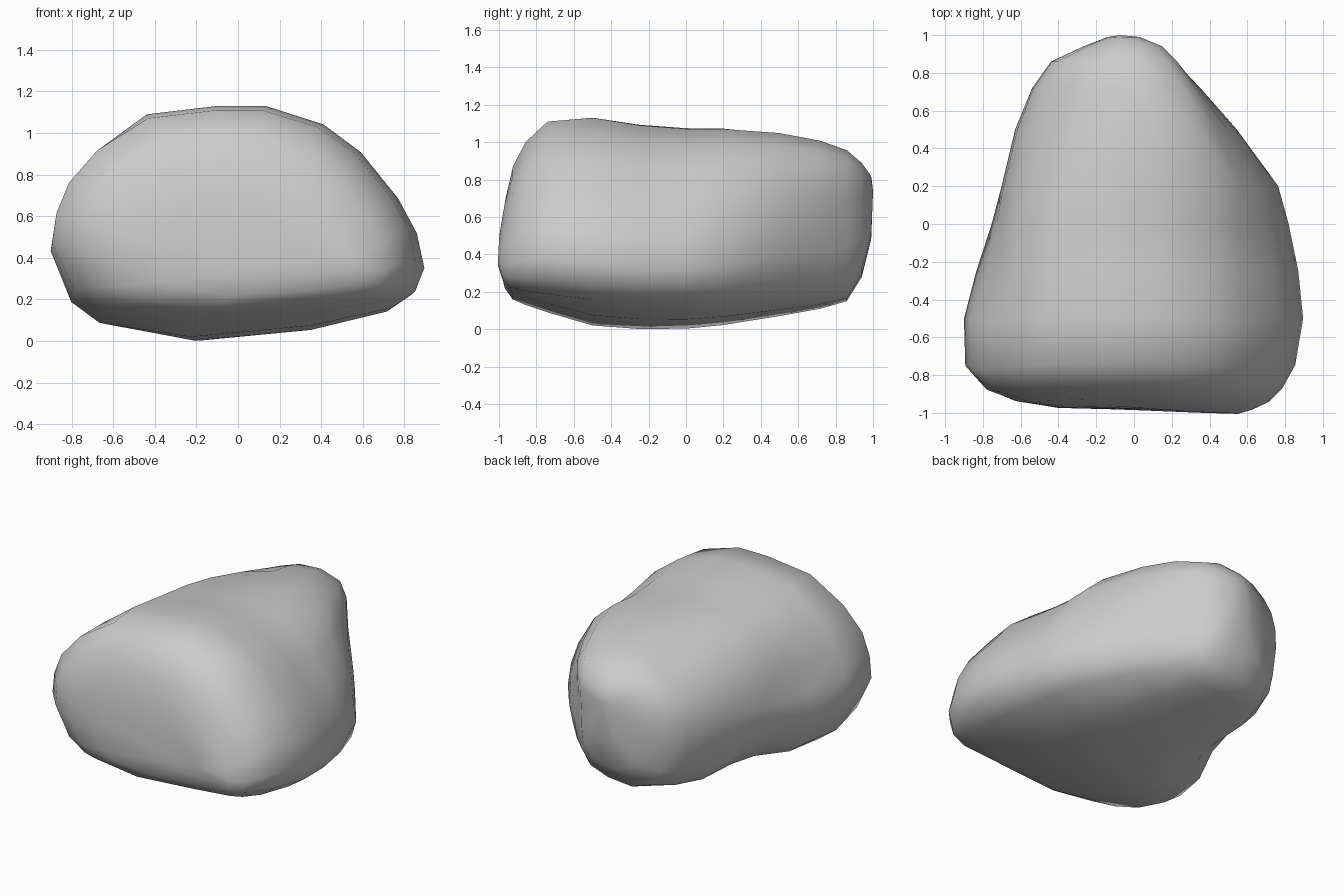
import bpy, bmesh, math
from mathutils import Vector

# Cross-section outlines: x across (-1 left, 1 right), z height (0 to 1)
FRONT = [(-1, .37), (-.89, .15), (-.74, .06), (-.25, 0), (.4, .05), (.82, .13),
         (.95, .2), (1, .3), (.96, .45), (.86, .6), (.66, .8), (.46, .92),
         (.15, 1), (-.1, 1), (-.48, .96), (-.74, .8), (-.88, .64), (-.96, .5)]
# The narrow back end is boxier, widest near its upper right edge
BACK = [(-1, .45), (-.92, .2), (-.75, .07), (-.25, 0), (.3, .02), (.7, .08),
        (.9, .2), (.95, .36), (.96, .5), (.98, .66), (1, .82), (.85, .94),
        (.4, 1), (-.1, 1), (-.5, .96), (-.75, .88), (-.92, .77), (-1, .62)]

# Stations front to back: y, left, right, bottom, top
STATIONS = [(-1, .05, .55, .32, .52), (-.975, -.4, .62, .22, .7),
            (-.93, -.62, .71, .16, .87), (-.86, -.77, .78, .13, 1.0),
            (-.74, -.88, .85, .09, 1.11), (-.5, -.9, .895, .02, 1.13),
            (-.25, -.85, .87, 0, 1.09), (0, -.77, .82, 0, 1.07),
            (.2, -.71, .77, .02, 1.07), (.5, -.63, .56, .07, 1.05),
            (.72, -.54, .37, .11, 1.01), (.86, -.44, .23, .15, .96),
            (.94, -.27, .15, .28, .89), (.99, -.14, .03, .48, .82)]

# Worn hollows and swellings: centre, radius, push
DENTS = [((-.8, -.2, .62), .22, (.04, 0, 0)),
         ((-.65, .08, .1), .28, (.05, 0, .07)),
         ((-.55, 0, .95), .33, (-.05, 0, .05)),
         ((-.4, .68, 1.0), .28, (.03, 0, -.05)),
         ((-.75, -.82, .72), .28, (-.04, -.03, .02)),
         ((.72, -.85, .2), .25, (.01, -.02, -.04)),
         ((.42, .55, .8), .22, (-.02, -.01, -.01)),
         ((0, -1, .55), .3, (0, .02, 0))]


def dent(p):
    out = p.copy()
    for c, r, push in DENTS:
        d = (p - Vector(c)).length / r
        out += Vector(push) * math.exp(-d * d)
    return out


def section(bm, y, left, right, low, high):
    t = min(1, max(0, (y + .1) / .96)) ** 1.5
    mid, half = (left + right) / 2, (right - left) / 2
    ring = []
    for f, b in zip(FRONT, BACK):
        a, h = f[0] + (b[0] - f[0]) * t, f[1] + (b[1] - f[1]) * t
        ring.append(bm.verts.new(dent(Vector((mid + a * half, y, low + h * (high - low))))))
    return ring


# Boulder body lofted through the stations
bm = bmesh.new()
rings = [section(bm, *s) for s in STATIONS]
n = len(FRONT)
for r0, r1 in zip(rings, rings[1:]):
    for i in range(n):
        j = (i + 1) % n
        bm.faces.new((r0[i], r0[j], r1[j], r1[i]))

# Close both ends
for ring, tip in ((rings[0], (.37, -1, .4)), (rings[-1], (-.07, 1, .74))):
    v = bm.verts.new(tip)
    for i in range(n):
        bm.faces.new((ring[i], ring[(i + 1) % n], v))
bmesh.ops.recalc_face_normals(bm, faces=bm.faces)

mesh = bpy.data.meshes.new("boulder")
bm.to_mesh(mesh)
bm.free()
mesh.shade_smooth()
bpy.context.collection.objects.link(bpy.data.objects.new("boulder", mesh))
